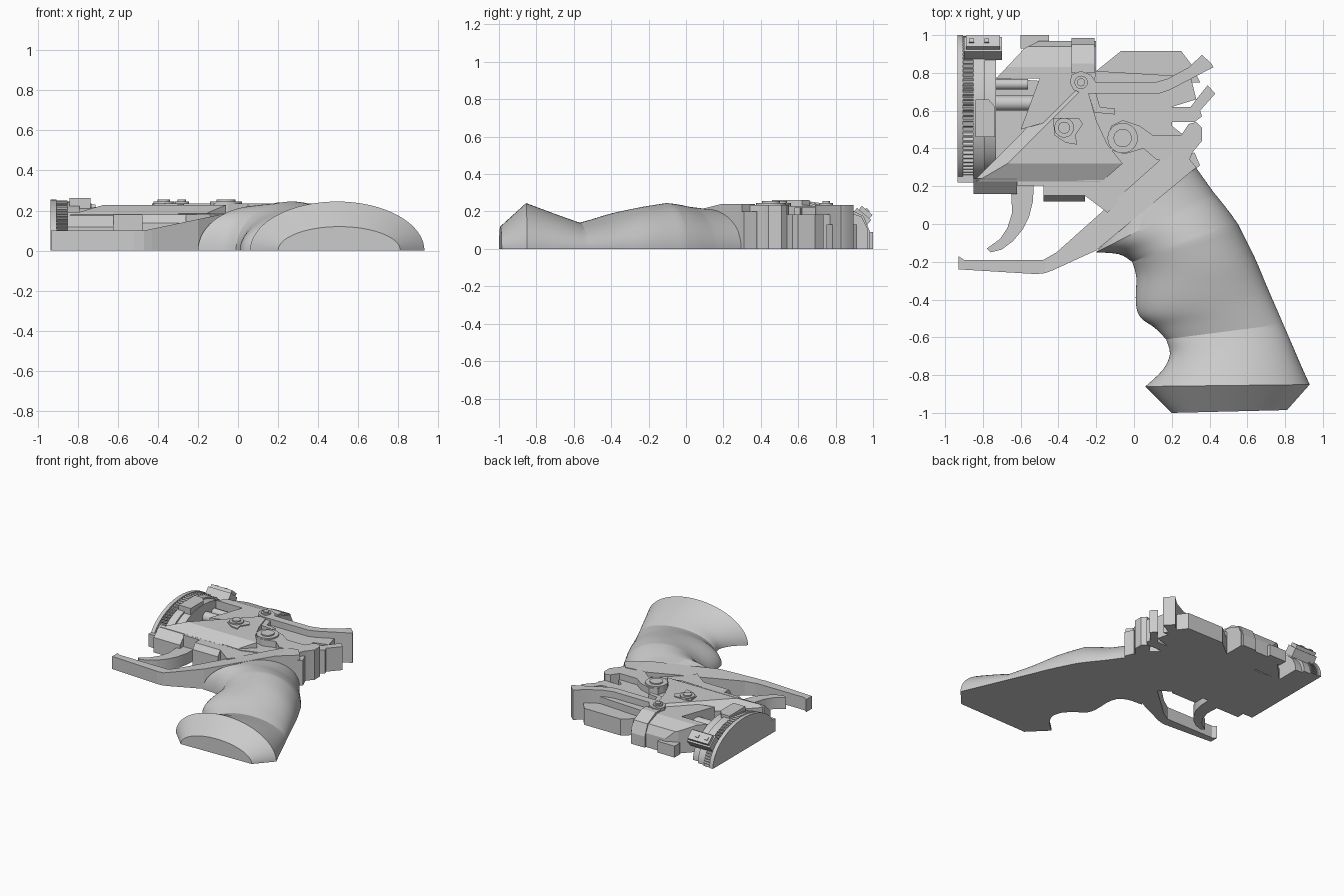
import bpy, bmesh, math
from mathutils import Vector, Matrix

if "Cube" in bpy.data.objects:
    bpy.data.objects.remove(bpy.data.objects["Cube"])

grey = bpy.data.materials.new("plain grey")
grey.use_nodes = True
colour = (0.6, 0.6, 0.6, 1)
grey.diffuse_color = colour
grey.node_tree.nodes["Principled BSDF"].inputs["Base Color"].default_value = colour


def finish(name, bm, smooth=None):
    bmesh.ops.recalc_face_normals(bm, faces=bm.faces)
    mesh = bpy.data.meshes.new(name)
    bm.to_mesh(mesh)
    bm.free()
    mesh.materials.append(grey)
    obj = bpy.data.objects.new(name, mesh)
    bpy.context.collection.objects.link(obj)
    if smooth:
        bpy.ops.object.select_all(action="DESELECT")
        obj.select_set(True)
        bpy.context.view_layer.objects.active = obj
        bpy.ops.object.shade_smooth_by_angle(angle=math.radians(smooth))


def extrude(bm, points, offset):
    face = bm.faces.new([bm.verts.new(p) for p in points])
    result = bmesh.ops.extrude_face_region(bm, geom=[face], use_keep_orig=True)
    moved = [v for v in result["geom"] if isinstance(v, bmesh.types.BMVert)]
    bmesh.ops.translate(bm, verts=moved, vec=offset)


def plate(name, outline, top, base=0, cuts=(), smooth=None):
    """Upright prism over a plan outline, with optional sloping cuts."""
    bm = bmesh.new()
    extrude(bm, [(x, y, base) for x, y in outline], (0, 0, top - base))
    bmesh.ops.recalc_face_normals(bm, faces=bm.faces)
    for point, normal in cuts:
        cut = bmesh.ops.bisect_plane(bm, geom=bm.verts[:] + bm.edges[:] + bm.faces[:],
                                     plane_co=point, plane_no=normal, clear_outer=True)
        edges = [e for e in cut["geom_cut"] if isinstance(e, bmesh.types.BMEdge)]
        bmesh.ops.holes_fill(bm, edges=edges)
    finish(name, bm, smooth)


def box(name, x0, x1, y0, y1, top, base=0, cuts=()):
    plate(name, [(x0, y0), (x1, y0), (x1, y1), (x0, y1)], top, base, cuts)


def disc(name, x, y, radius, top, base):
    ring = [(x + radius * math.cos(a * math.tau / 32),
             y + radius * math.sin(a * math.tau / 32)) for a in range(32)]
    plate(name, ring, top, base, smooth=30)


def half_wheel(name, x0, x1, half_width, height, teeth=0):
    """Half ellipse across the barrel, with square teeth if asked."""
    bm = bmesh.new()
    steps = teeth * 4 if teeth else 40
    points = []
    for i in range(steps + 1):
        a = math.pi * i / steps
        r = 0.955 if teeth and i % 4 > 1 else 1
        points.append((x0, 0.61 + half_width * r * math.cos(a), height * r * math.sin(a)))
    extrude(bm, points, (x1 - x0, 0, 0))
    finish(name, bm, None if teeth else 30)


def smooth_rows(controls, steps=4):
    """Curve through the control rows, ending exactly on the last one."""
    controls = [Vector(c) for c in controls]
    result = [controls[0]]
    for i in range(len(controls) - 1):
        b, c = controls[i], controls[i + 1]
        a = controls[i - 1] if i else b
        d = controls[min(i + 2, len(controls) - 1)]
        for s in range(1, steps + 1):
            t = s / steps
            result.append(b + (c - a) * t / 2 + (a - b * 2.5 + c * 2 - d / 2) * t ** 2
                          + (b * 1.5 - a / 2 - c * 1.5 + d / 2) * t ** 3)
    return result


# Grip: half ellipses between front-edge and back-edge points, with a height;
# each span is curved and creases where it meets the next
butt = (.06, -.86, .93, -.85, .245)
waist = (.17, -.61, .79, -.53, .14)
swell = (-.01, -.20, .55, 0, .245)
spans = [
    [(.20, -1, .81, -.985, .12), butt],
    [butt, (.15, -.775, .885, -.75, .21), (.19, -.69, .84, -.645, .175), waist],
    [waist, (.11, -.55, .76, -.46, .157), (.035, -.495, .725, -.38, .178),
     (.01, -.42, .695, -.31, .197), (.012, -.28, .64, -.18, .225), swell],
    [swell, (-.08, -.16, .5, .07, .237), (-.20, -.15, .42, .17, .225)],
    [(-.20, -.15, .42, .17, .225), (-.12, -.05, .32, .31, .21)]]
profile = [Vector(spans[0][0])]
for span in spans:
    profile += smooth_rows(span, 1 if len(span) < 3 else 4)[1:]
bm = bmesh.new()
rows = []
for lx, ly, rx, ry, height in profile:
    front, back = Vector((lx, ly, 0)), Vector((rx, ry, 0))
    row = []
    for i in range(41):
        a = math.pi * i / 40
        p = front.lerp(back, (1 - math.cos(a)) / 2)
        row.append(bm.verts.new((p.x, p.y, height * math.sin(a))))
    rows.append(row)
for low, high in zip(rows, rows[1:]):
    for i in range(40):
        bm.faces.new((low[i], low[i + 1], high[i + 1], high[i]))
    bm.faces.new((low[0], high[0], high[-1], low[-1]))
bm.faces.new(rows[0])
bm.faces.new(rows[-1])
finish("grip", bm, 16)

# Trigger guard: low arm, then a ramp rising to the receiver
plate("guard_arm", [(-.93, -.24), (-.52, -.265), (-.47, -.26), (-.44, -.17),
                    (-.48, -.19), (-.9, -.19), (-.93, -.17)], .1)
plate("guard_ramp", [(-.47, -.26), (-.43, -.245), (-.2, -.14), (.33, .3), (.27, .37),
                     (.15, .35), (-.13, .1), (-.41, -.15), (-.48, -.19)], .24,
      cuts=[((-.47, 0, .1), (-.13, 0, .62))])

# Trigger
plate("trigger", [(-.53, .22), (-.535, .12), (-.555, .04), (-.59, -.03), (-.64, -.09),
                  (-.7, -.135), (-.76, -.15), (-.78, -.13), (-.71, -.08), (-.67, -.02),
                  (-.645, .06), (-.65, .16), (-.65, .22)], .09, smooth=35)

# Receiver: raised front with a sloping lower side, and a lower rear deck
plate("receiver_front", [(-.85, .225), (-.17, .225), (-.06, .32), (-.14, .42), (-.2, .55),
                         (-.24, .69), (-.26, .79), (-.29, .79)], .228,
      cuts=[((0, .32, .228), (0, -.5, 1)), ((-.5, .49, .228), (-.7, .7, 1))])
plate("receiver_rear", [(-.3, .23), (-.13, .225), (.1, .3), (.29, .35), (.29, .45),
                        (.2, .52), (.2, .62), (.33, .66), (.3, .78), (-.2, .81),
                        (-.28, .77)], .185)
box("receiver_front_foot", -.85, -.62, .16, .24, .19, cuts=[((0, .24, .19), (0, -.9, 1))])
box("receiver_middle_foot", -.62, -.48, .205, .24, .18)
box("receiver_rear_foot", -.48, -.26, .12, .24, .18, cuts=[((0, .15, .18), (0, -1, .7))])
plate("receiver_heel", [(-.48, .19), (-.26, .15), (-.14, .06), (.2, .35), (-.48, .26)], .18)
plate("rear_plate", [(-.2, .75), (.35, .75), (.3, .85), (.25, .915), (-.07, .915), (-.2, .81)],
      .13)

# Barrel housing, sloping off towards the top edge
housing = [(-.73, .77), (-.5, .77), (-.6, .5), (-.25, .6), (-.2, .8), (-.2, .97),
           (-.5, .97), (-.58, .93)]
plate("barrel_housing", housing, .21,
      cuts=[((0, .83, .21), (0, .35, 1)), ((0, .94, .17), (0, 1, .5))])
box("housing_collar", -.33, -.21, .8, .985, .225,
    cuts=[((0, .85, .225), (0, .5, 1)), ((0, .95, .175), (0, 1, .4))])
box("housing_lug", -.6, -.45, .93, 1, .09)
plate("deck", [(-.8, .25), (-.6, .3), (-.4, .75), (-.8, .78)], .09)
for name, y, radius, end in (("large_rod", .64, .04, -.52), ("small_rod", .74, .028, -.56)):
    bm = bmesh.new()
    turn = Matrix.Translation(((-.75 + end) / 2, y, .13)) @ Matrix.Rotation(math.pi / 2, 4, "Y")
    bmesh.ops.create_cone(bm, cap_ends=True, segments=24, radius1=radius, radius2=radius,
                          depth=end + .75, matrix=turn)
    finish(name, bm, 30)

# Muzzle wheel: face, toothed ring, inner drum and clamp
half_wheel("muzzle_face", -.935, -.905, .39, .255)
half_wheel("toothed_ring", -.905, -.85, .385, .25, teeth=42)
half_wheel("ring_flange", -.85, -.79, .37, .245)
half_wheel("inner_drum", -.79, -.73, .345, .235)
box("muzzle_foot", -.935, -.85, .22, .31, .1)
plate("drum_cover", [(-.84, .46), (-.735, .46), (-.735, .62), (-.77, .66), (-.84, .66)],
      .262, .2)


def clamp_piece(name, x, length, width, thick, lift):
    bm = bmesh.new()
    tilt = Matrix.Translation((x, .93, .16)) @ Matrix.Rotation(math.radians(-40), 4, "X")
    shape = Matrix.Translation((0, 0, lift)) @ Matrix.Diagonal((length, width, thick, 1))
    bmesh.ops.create_cube(bm, size=1, matrix=tilt @ shape)
    finish(name, bm)


clamp_piece("clamp_block", -.8, .2, .1, .07, 0)
clamp_piece("clamp_cap", -.8, .18, .075, .04, .04)
for side in (-1, 1):
    clamp_piece("clamp_screw", -.82 + side * .04, .025, .025, .01, .062)

# Upper lever
plate("upper_lever", [(-.34, .75), (-.32, .71), (-.27, .69), (.13, .69), (.19, .71),
                      (.42, .83), (.41, .85), (.36, .895), (.29, .83), (.18, .77), (.11, .75),
                      (-.2, .75), (-.23, .79), (-.28, .81), (-.33, .79)], .235, smooth=25)

# Hammer hook and thumb latch
plate("hammer_hook", [(.18, .54), (.32, .54), (.36, .57), (.35, .6), (.43, .69), (.39, .735),
                      (.33, .66), (.3, .62), (.18, .62)], .185)
plate("thumb_latch", [(-.14, .46), (-.12, .39), (-.05, .37), (.05, .4), (.12, .34), (.29, .33),
                      (.31, .38), (.36, .44), (.36, .51), (.33, .54), (.29, .53), (.25, .47),
                      (.1, .47), (.03, .52), (-.06, .55), (-.12, .52)], .235, smooth=25)
plate("latch_tail", [(.28, .36), (.32, .38), (.35, .31), (.31, .28)], .2)
plate("pin_bridge", [(-.43, .56), (-.29, .56), (-.27, .53), (-.31, .47), (-.3, .42),
                     (-.36, .43), (-.42, .47)], .236, .2)
plate("catch", [(-.24, .69), (-.21, .59), (-.1, .58), (-.1, .61), (-.18, .62), (-.2, .69)],
      .22, .15)

# Pivot bolts, each a washer with a raised head
for name, x, y, radius in (("main_pivot", -.06, .455, .08), ("front_pivot", -.37, .51, .052),
                           ("lever_pivot", -.28, .75, .035)):
    disc(name + "_washer", x, y, radius, .246, .2)
    disc(name + "_head", x, y, radius * .6, .255, .2)
